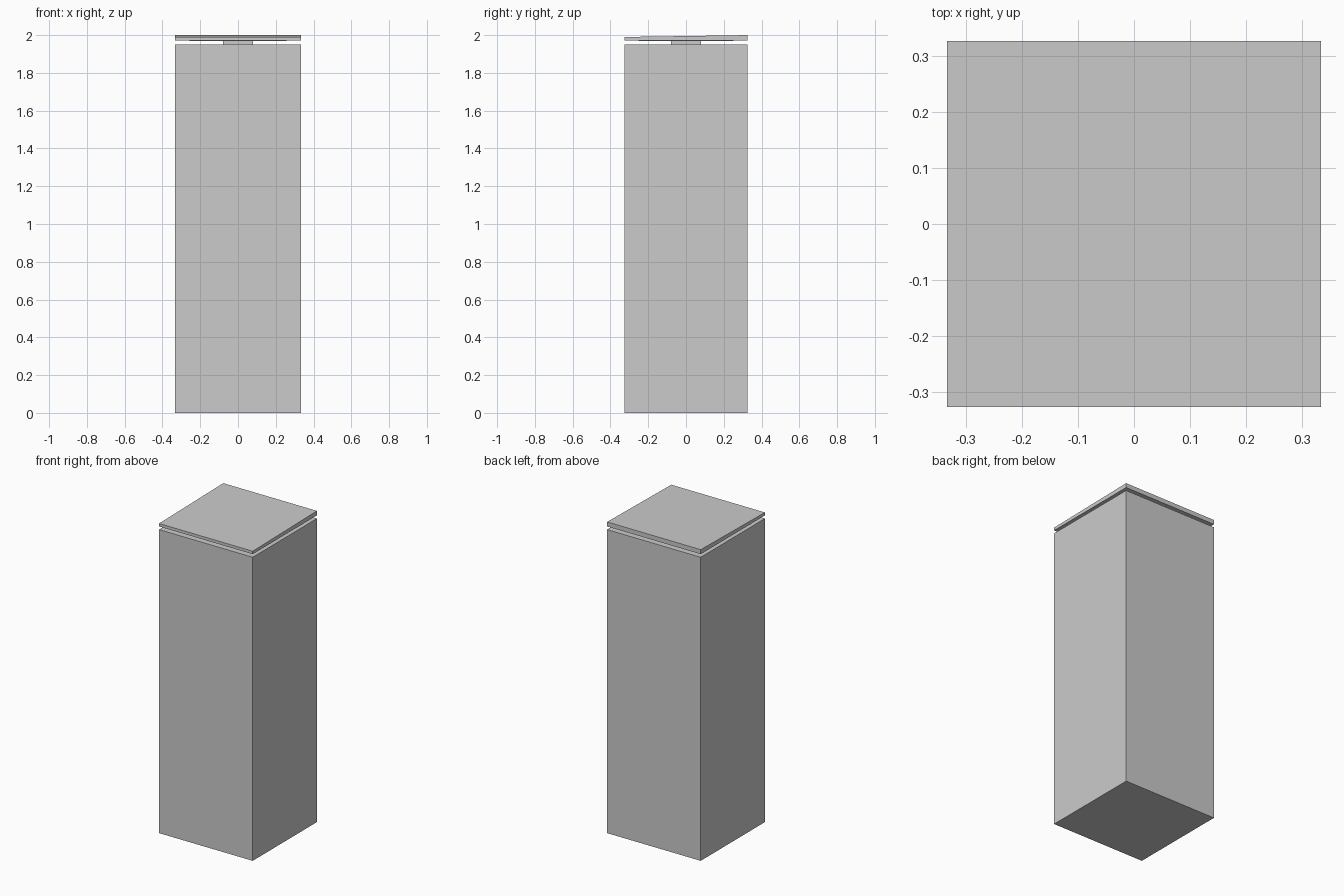
import bpy, bmesh

if "Cube" in bpy.data.objects:
    bpy.data.objects.remove(bpy.data.objects["Cube"])

W, D = 0.333, 0.326  # half width and half depth


def box(name, hx, hy, z0, z1, front_drop=0.0):
    """Box centred on x/y; front_drop lowers the top front edge."""
    bm = bmesh.new()
    bmesh.ops.create_cube(bm, size=2)
    for v in bm.verts:
        z = z1 if v.co.z > 0 else z0
        if v.co.z > 0 and v.co.y < 0:
            z -= front_drop
        v.co = (v.co.x * hx, v.co.y * hy, z)
    mesh = bpy.data.meshes.new(name)
    bm.to_mesh(mesh)
    bm.free()
    obj = bpy.data.objects.new(name, mesh)
    bpy.context.collection.objects.link(obj)
    return obj


# Thin foot plate and tall body
box("base_plate", W, D, 0.0, 0.006)
box("body", W, D, 0.006, 1.951)

# Short neck and thin mounting plate carrying the floating lid
box("neck", 0.08, 0.08, 1.951, 1.969)
box("lid_mount", 0.257, 0.252, 1.968, 1.971)

# Lid with top sloping down to the front
box("lid", W, D, 1.971, 2.0, front_drop=0.01)
